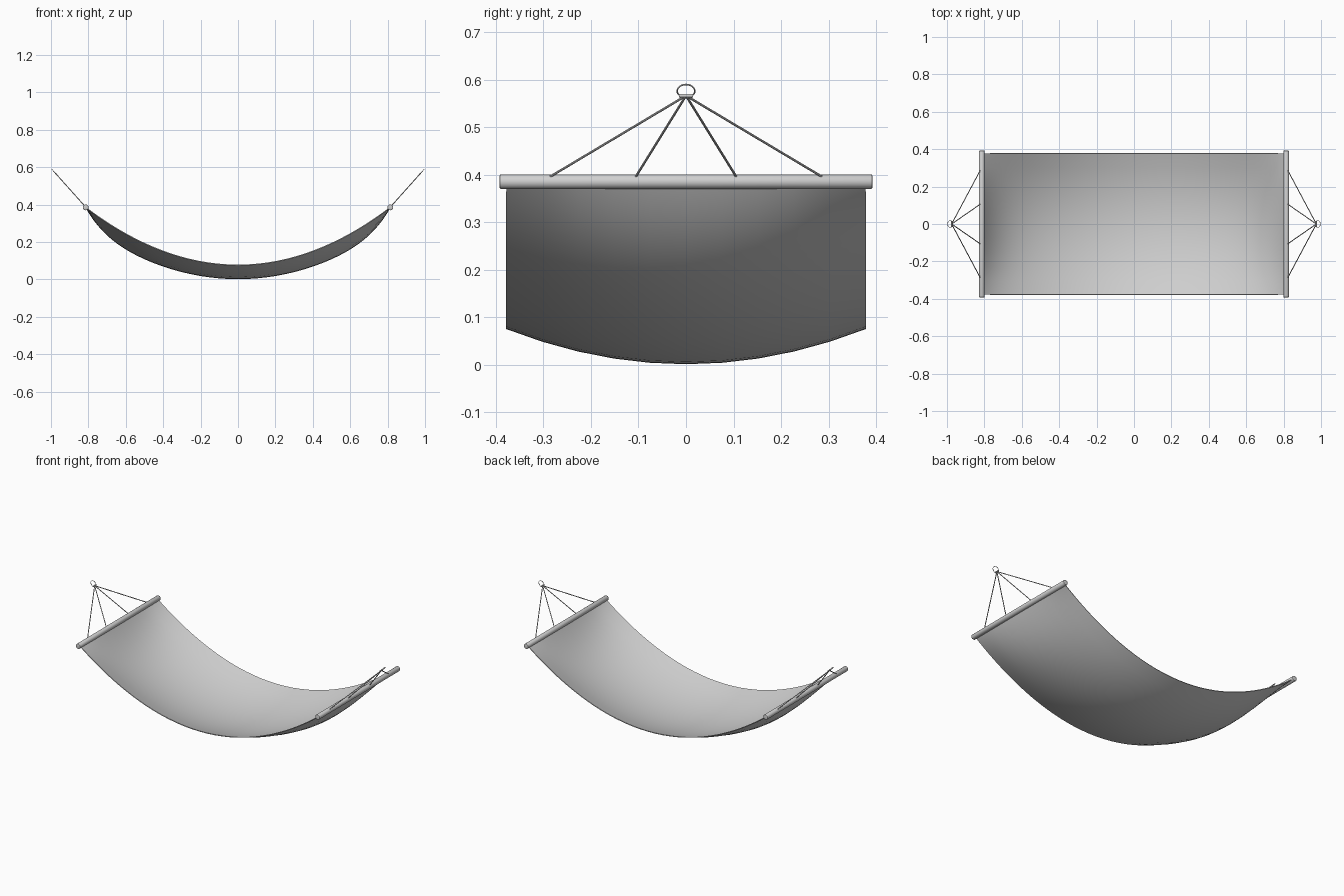
import bpy, bmesh, math
from mathutils import Vector

cube = bpy.data.objects.get("Cube")
if cube:
    bpy.data.objects.remove(cube, do_unlink=True)

GREY = (0.63, 0.63, 0.63, 1)
grey = bpy.data.materials.new("plain_grey")
grey.use_nodes = True
grey.diffuse_color = GREY
grey.node_tree.nodes["Principled BSDF"].inputs["Base Color"].default_value = GREY

BAR_X, BAR_Z, BAR_R, BAR_HALF = 0.814, 0.385, 0.0155, 0.392
HALF_W = 0.378
TIP = Vector((0.975, 0, 0.566))


def finish(ob, angle=40):
    ob.data.materials.append(grey)
    bpy.ops.object.select_all(action="DESELECT")
    ob.select_set(True)
    bpy.context.view_layer.objects.active = ob
    # Apply modifiers first so that rims and ends stay sharp
    for mod in list(ob.modifiers):
        bpy.ops.object.modifier_apply(modifier=mod.name)
    bpy.ops.object.shade_smooth_by_angle(angle=math.radians(angle))
    return ob


def rod(name, a, b, radius, sides=8, bevel=0):
    d = b - a
    bpy.ops.mesh.primitive_cylinder_add(
        vertices=sides, radius=radius, depth=d.length, location=(a + b) / 2,
        rotation=d.to_track_quat("Z", "Y").to_euler())
    ob = bpy.context.object
    ob.name = name
    if bevel:
        mod = ob.modifiers.new("rounded_ends", "BEVEL")
        mod.width, mod.segments = bevel, 2
        mod.limit_method, mod.angle_limit = "ANGLE", math.radians(60)
    return finish(ob)


# Sagging cloth: side edges hang as a parabola, the middle bellies out right up to the bars
def cloth_z(u, v):
    edge = 0.077 + (BAR_Z - 0.077) * u * u
    belly = 0.074 * (1 + 0.4 * u * u) * (1 - u ** 8) * (1 - v * v)
    return edge - belly


bm = bmesh.new()
NX, NY = 48, 10
grid = []
for i in range(NX + 1):
    u = math.sin((i / NX - 0.5) * math.pi)
    grid.append([bm.verts.new((u * BAR_X, v * HALF_W, cloth_z(u, v)))
                 for v in (2 * j / NY - 1 for j in range(NY + 1))])
for i in range(NX):
    for j in range(NY):
        bm.faces.new((grid[i][j], grid[i + 1][j], grid[i + 1][j + 1], grid[i][j + 1]))
mesh = bpy.data.meshes.new("cloth")
bm.to_mesh(mesh)
bm.free()
cloth = bpy.data.objects.new("cloth", mesh)
bpy.context.collection.objects.link(cloth)
thick = cloth.modifiers.new("thickness", "SOLIDIFY")
thick.thickness, thick.offset = 0.004, 0
finish(cloth)

for side, s in (("left", 1), ("right", -1)):
    # Spreader bar
    rod(side + "_spreader_bar", Vector((s * BAR_X, -BAR_HALF, BAR_Z)),
        Vector((s * BAR_X, BAR_HALF, BAR_Z)), BAR_R, 24, 0.003)
    # Four ropes gathering to one point
    tip = Vector((s * TIP.x, 0, TIP.z))
    for k, y in enumerate((-0.287, -0.106, 0.106, 0.287)):
        rod(f"{side}_rope_{k + 1}", Vector((s * (BAR_X + 0.008), y, BAR_Z + 0.01)), tip, 0.0025)
    # Binding knot and hanging ring, tilted to follow the ropes
    rod(side + "_binding", tip - Vector((0, 0.015, 0)), tip + Vector((0, 0.015, 0)), 0.004, 10)
    pull = Vector((s * (TIP.x - BAR_X), 0, TIP.z - BAR_Z)).normalized()
    normal = pull.cross(Vector((0, 1, 0)))
    bpy.ops.mesh.primitive_torus_add(
        major_radius=0.0185, minor_radius=0.0016, major_segments=24, minor_segments=8,
        location=tip + pull * 0.013, rotation=normal.to_track_quat("Z", "Y").to_euler())
    ring = bpy.context.object
    ring.name = side + "_hanging_ring"
    finish(ring, 60)
